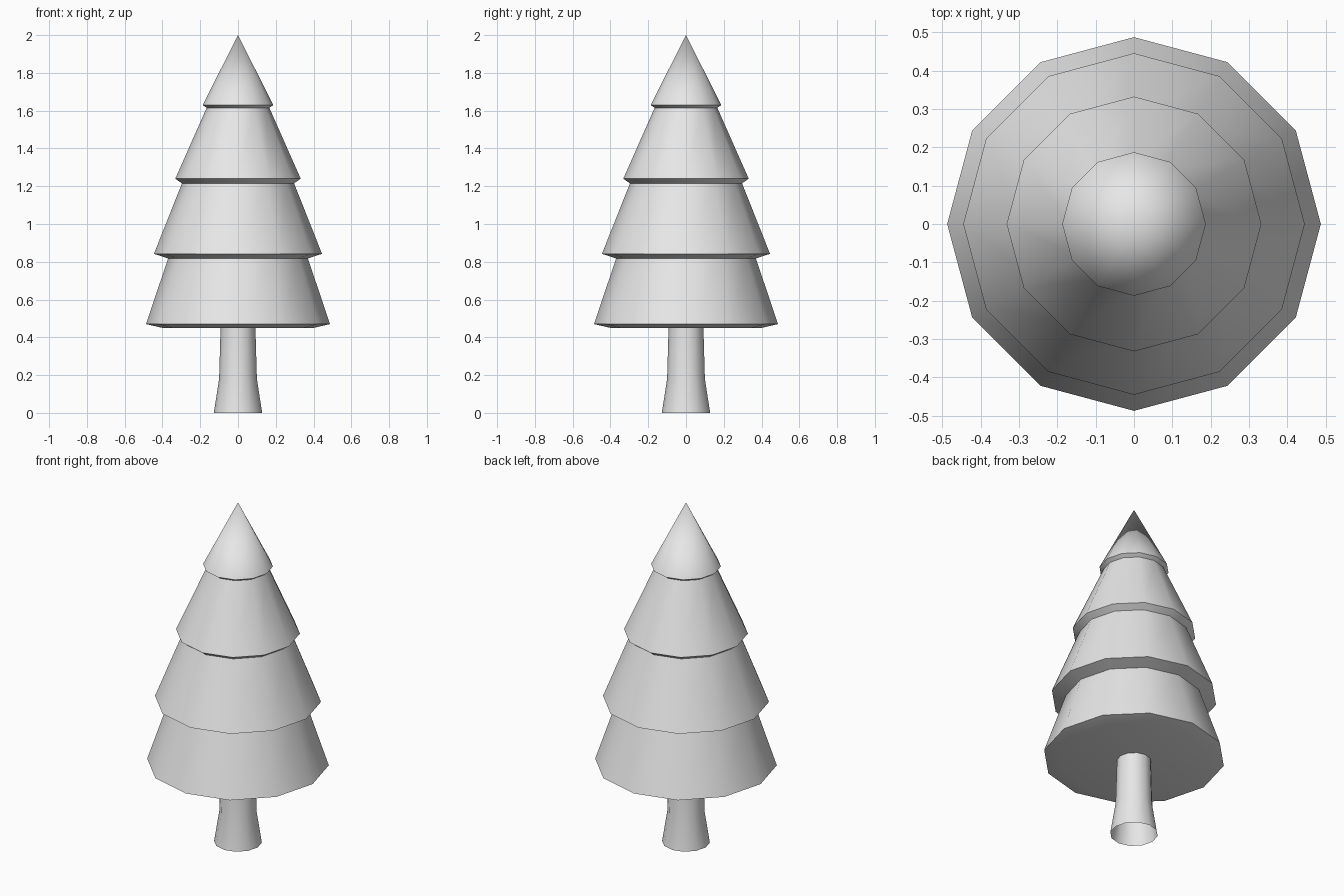
import bpy, bmesh, math

cube = bpy.data.objects.get("Cube")
if cube:
    bpy.data.objects.remove(cube, do_unlink=True)

SIDES = 12

grey = bpy.data.materials.new("light_grey")
grey.use_nodes = True
colour = (0.8, 0.8, 0.8, 1)
grey.diffuse_color = colour
grey.node_tree.nodes["Principled BSDF"].inputs["Base Color"].default_value = colour


def lathe(name, profile):
    """Spin (radius, height) points about z; a zero radius makes a single pole."""
    bm = bmesh.new()
    rings = []
    for r, z in profile:
        if r == 0:
            rings.append([bm.verts.new((0, 0, z))] * SIDES)
        else:
            angles = [math.tau * i / SIDES for i in range(SIDES)]
            rings.append([bm.verts.new((r * math.cos(a), r * math.sin(a), z)) for a in angles])
    for low, high in zip(rings, rings[1:]):
        for i in range(SIDES):
            j = (i + 1) % SIDES
            corners = [low[i], low[j], high[j], high[i]]
            bm.faces.new(list(dict.fromkeys(corners)))
    mesh = bpy.data.meshes.new(name)
    bm.to_mesh(mesh)
    bm.free()
    mesh.materials.append(grey)
    obj = bpy.data.objects.new(name, mesh)
    bpy.context.collection.objects.link(obj)
    bpy.ops.object.select_all(action='DESELECT')
    obj.select_set(True)
    bpy.context.view_layer.objects.active = obj
    bpy.ops.object.shade_smooth_by_angle(angle=math.radians(40))
    return obj


# Flared trunk, open at the ground
lathe("trunk", [(0.128, 0), (0.1, 0.18), (0.092, 0.46)])

# Stepped foliage: underside, then each tier's rim and its neck, up to the tip
lathe("foliage", [
    (0, 0.45), (0.4, 0.45),
    (0.487, 0.47), (0.37, 0.818),
    (0.445, 0.842), (0.297, 1.215),
    (0.332, 1.24), (0.166, 1.615),
    (0.187, 1.63), (0, 2.0),
])
